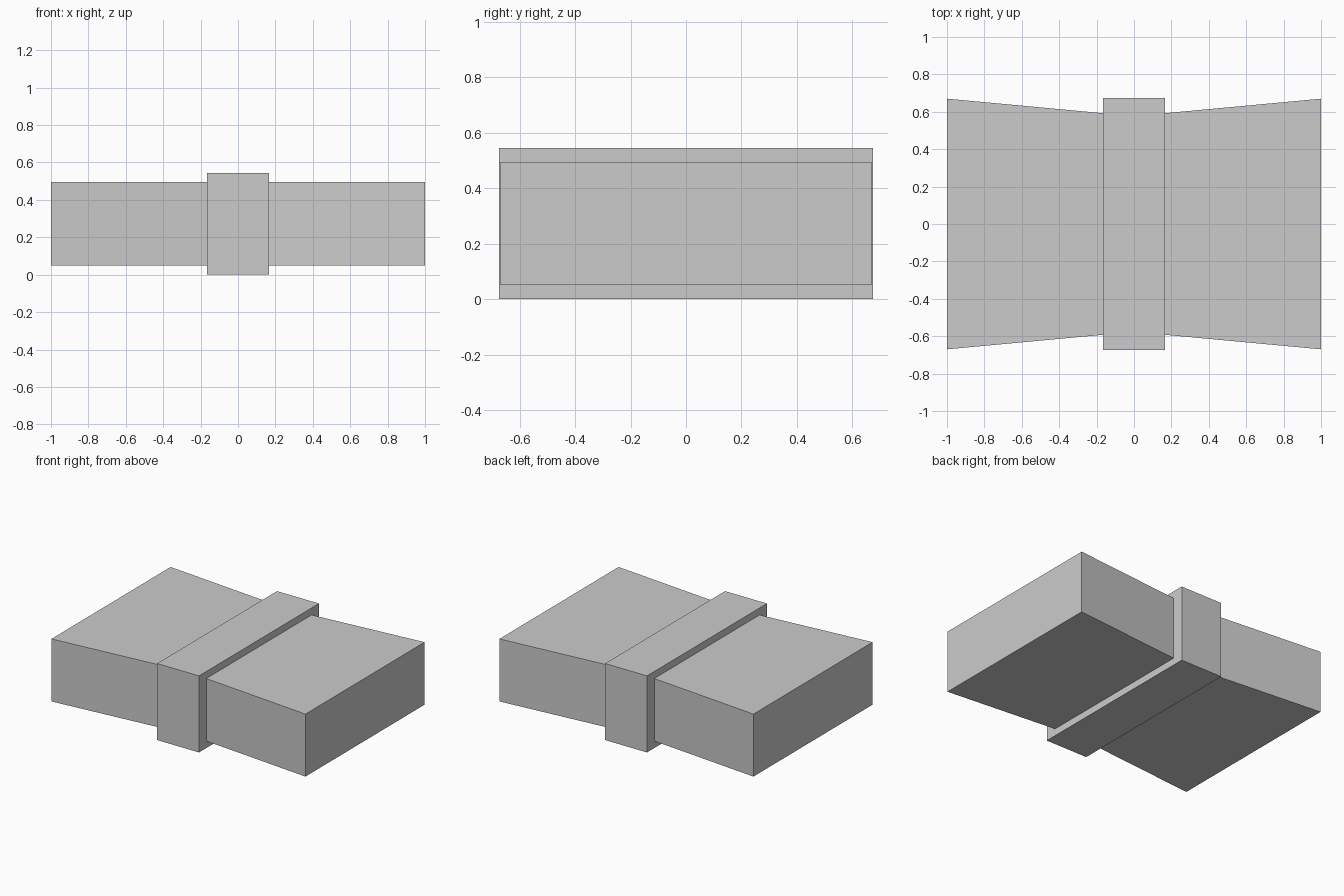
import bpy
import bmesh

cube = bpy.data.objects.get("Cube")
if cube:
    bpy.data.objects.remove(cube, do_unlink=True)

grey = bpy.data.materials.new("plain grey")
grey.use_nodes = True
colour = (0.6, 0.6, 0.6, 1)
grey.diffuse_color = colour
grey.node_tree.nodes["Principled BSDF"].inputs["Base Color"].default_value = colour


def finish(bm, name):
    bmesh.ops.remove_doubles(bm, verts=bm.verts, dist=0.0001)
    bmesh.ops.recalc_face_normals(bm, faces=bm.faces)
    mesh = bpy.data.meshes.new(name)
    bm.to_mesh(mesh)
    bm.free()
    mesh.materials.append(grey)
    obj = bpy.data.objects.new(name, mesh)
    bpy.context.collection.objects.link(obj)
    return obj


# Quarter outlines of the printed note, from the waist to the long axis
quarters = [
    [(0, 0.577), (1, 0.67)],
    [(0, 0.54), (0.945, 0.597)],
    [(0, 0.475), (0.165, 0.483), (0.54, 0.503), (0.73, 0.42), (0.84, 0.277), (0.86, 0)],
    [(0, 0.214), (0.245, 0.214), (0.445, 0)],
]
bottom, top = 0.05, 0.495


def half_outline(quarter):
    lower = [(x, -y) for x, y in quarter if y > 0]
    return lower + quarter[::-1]


halves = [half_outline(q) for q in quarters]

# Stack of notes: waisted sides, with the print cut into both flat faces
bm = bmesh.new()


def add_face(points):
    bm.faces.new([bm.verts.new(p) for p in points])


for side in (-1, 1):
    for z in (bottom, top):
        for outer, inner in zip(halves, halves[1:] + [[]]):
            add_face([(side * x, y, z) for x, y in outer + inner[::-1]])
    edge = halves[0]
    for (x1, y1), (x2, y2) in zip(edge, edge[1:]):
        add_face([(side * x1, y1, bottom), (side * x2, y2, bottom),
                  (side * x2, y2, top), (side * x1, y1, top)])
finish(bm, "note_stack")

# Paper band wrapped around the waist
bm = bmesh.new()
bmesh.ops.create_cube(bm, size=1)
bmesh.ops.scale(bm, vec=(0.33, 1.348, 0.545), verts=bm.verts)
band = finish(bm, "paper_band")
band.location.z = 0.2725
